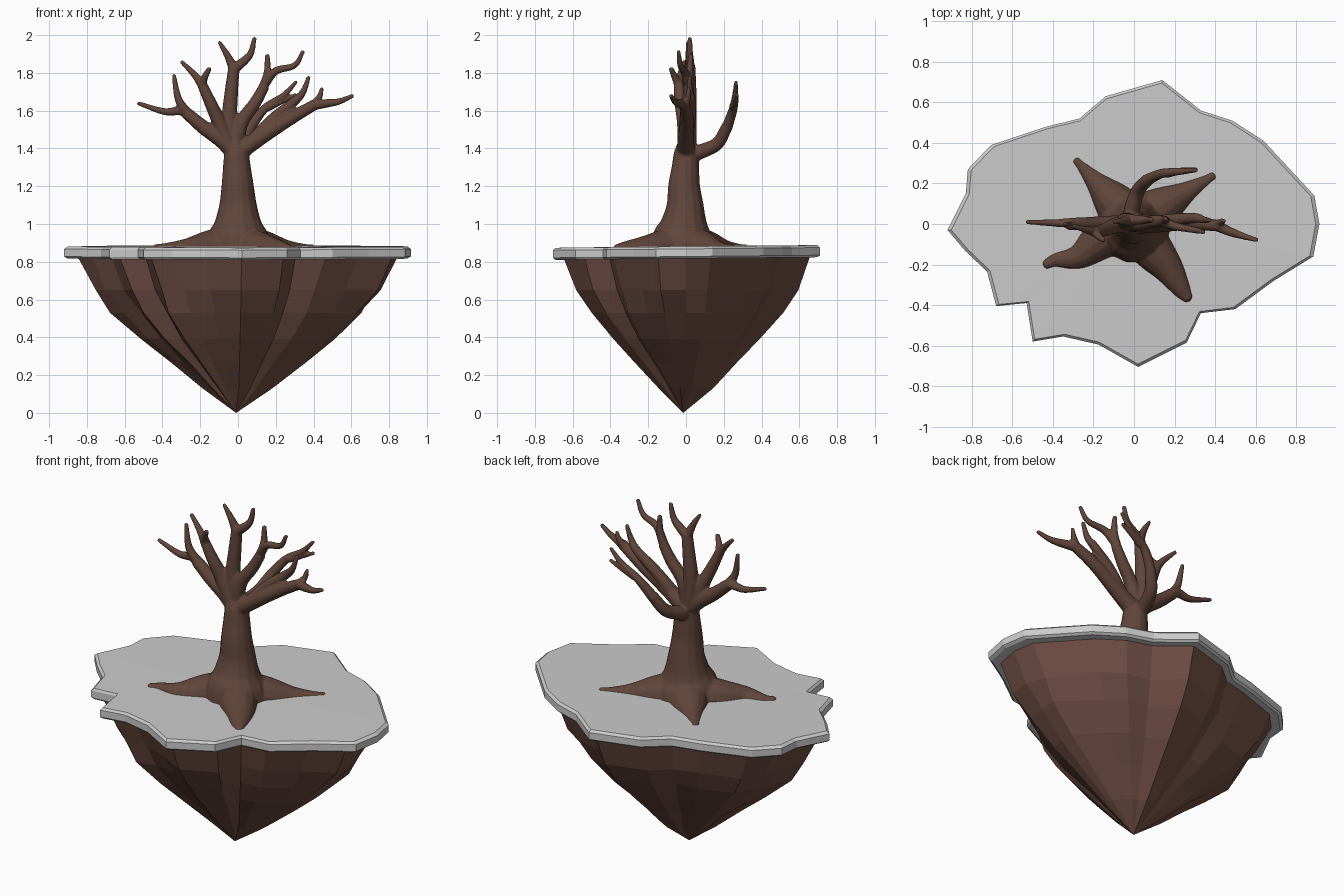
import bpy, bmesh, random
from mathutils import Vector, Quaternion
from math import cos, sin, tau

random.seed(4)

OUTLINE = [(.14, .71), (-.14, .63), (-.27, .52), (-.435, .48), (-.705, .39), (-.82, .27),
           (-.83, .15), (-.92, -.03), (-.835, -.13), (-.725, -.235), (-.68, -.405),
           (-.53, -.39), (-.50, -.58), (-.35, -.555), (-.175, -.595), (.02, -.705),
           (.26, -.585), (.33, -.44), (.50, -.42), (.69, -.28), (.885, -.16),
           (.915, 0), (.89, .14), (.64, .41), (.485, .51), (.33, .56)]


def material(name, color):
    m = bpy.data.materials.new(name)
    m.diffuse_color = (*color, 1)
    return m


def make_object(name, bm, mat=None):
    bmesh.ops.recalc_face_normals(bm, faces=bm.faces[:])
    me = bpy.data.meshes.new(name)
    bm.to_mesh(me)
    bm.free()
    ob = bpy.data.objects.new(name, me)
    bpy.context.collection.objects.link(ob)
    if mat:
        me.materials.append(mat)
    return ob


def bridge(bm, a, b):
    n = len(a)
    for i in range(n):
        bm.faces.new((a[i], a[(i + 1) % n], b[(i + 1) % n], b[i]))


def fan(bm, ring, co):
    c = bm.verts.new(co)
    for i in range(len(ring)):
        bm.faces.new((ring[i], ring[(i + 1) % len(ring)], c))


def stack(name, rings, low, high, tilt=0.0, jitter=0.0, mat=None):
    """Scaled copies of the island outline, closed by a point at each end."""
    bm = bmesh.new()
    loops = []
    for k, (s, z) in enumerate(rings):
        loop = []
        for x, y in OUTLINE:
            j = s * (1 + (random.uniform(-jitter, jitter) if k < len(rings) - 1 else 0))
            loop.append(bm.verts.new((x * j, y * j, z + tilt * y)))
        loops.append(loop)
    for a, b in zip(loops, loops[1:]):
        bridge(bm, a, b)
    fan(bm, loops[0], low)
    fan(bm, loops[-1], high)
    return make_object(name, bm, mat)


# Flat ground slab with chamfered rim
stack("ground_slab", [(.98, .817), (1, .828), (1, .868), (.98, .881)],
      (0, 0, .82), (0, 0, .884), tilt=.01)

# Faceted rock tapering to a point
stack("rock_underside", [(.2, .13), (.39, .27), (.555, .39), (.72, .53), (.825, .65), (.925, .83)],
      (-.01, -.015, 0), (0, 0, .83), jitter=.025, mat=material("rock_brown", (.16, .075, .058)))

# Tree: all limbs go into one mesh that is fused and smoothed
tree = bmesh.new()


def tube(pts, sides=14, steps=6):
    """Tapered tube through (x, y, z, radius) points."""
    p = [Vector(q) for q in pts]
    p = [2 * p[0] - p[1]] + p + [2 * p[-1] - p[-2]]
    path = []
    for i in range(1, len(p) - 2):
        a, b, c, d = p[i - 1:i + 3]
        for k in range(steps):
            t = k / steps
            path.append(.5 * (2 * b + (c - a) * t + (2 * a - 5 * b + 4 * c - d) * t * t
                              + (3 * b - a - 3 * c + d) * t ** 3))
    path.append(p[-2])
    loops, prev, rot = [], Vector((0, 0, 1)), Quaternion()
    for i, q in enumerate(path):
        tan = (path[min(i + 1, len(path) - 1)] - path[max(i - 1, 0)]).to_3d().normalized()
        rot = prev.rotation_difference(tan) @ rot
        prev = tan
        r = max(q[3], .008)
        loops.append([tree.verts.new(q.to_3d() + rot @ Vector(
            (r * cos(tau * k / sides), r * sin(tau * k / sides), 0))) for k in range(sides)])
    for a, b in zip(loops, loops[1:]):
        bridge(tree, a, b)
    fan(tree, loops[0], path[0].to_3d())
    fan(tree, loops[-1], path[-1].to_3d() + prev * path[-1][3] * .6)


def limb(r0, r1, *pts):
    n = len(pts) - 1
    tube([(*q, r0 + (r1 - r0) * i / n) for i, q in enumerate(pts)])


# Trunk
tube([(0, -.01, .84, .19), (0, -.015, .94, .165), (0, -.01, 1.01, .125), (0, -.005, 1.1, .1),
      (-.002, -.01, 1.2, .086), (-.006, -.003, 1.3, .074), (-.008, 0, 1.38, .064),
      (-.01, 0, 1.43, .045)])

# Roots
for x, y, w, bend in [(-.30, .33, .06, 0), (.41, .25, .06, 0),
                      (-.455, -.21, .066, -.03), (.28, -.385, .08, .02)]:
    tube([(0, 0, .87, .13), (x * .32, y * .32, .865, .105),
          (x * .62 - bend * .3, y * .62 + bend, .858, w), (x * .85, y * .85, .86, w * .6),
          (x * .97, y * .97, .868, .025)])

# Left boughs
limb(.05, .032, (-.01, 0, 1.37), (-.08, 0, 1.44), (-.18, 0, 1.51), (-.27, 0, 1.585))
limb(.034, .011, (-.25, 0, 1.57), (-.30, .005, 1.6), (-.39, .005, 1.595), (-.53, .01, 1.64))
limb(.03, .011, (-.26, 0, 1.575), (-.315, -.01, 1.66), (-.34, 0, 1.79))
limb(.045, .026, (-.05, 0, 1.42), (-.10, -.01, 1.54), (-.15, -.03, 1.65), (-.195, -.04, 1.75))
limb(.026, .011, (-.185, -.04, 1.73), (-.23, -.03, 1.79), (-.30, -.01, 1.86))
limb(.024, .013, (-.19, -.04, 1.74), (-.175, -.06, 1.78), (-.15, -.08, 1.825))

# Centre bough
limb(.048, .03, (-.03, .01, 1.40), (-.045, .015, 1.55), (-.035, .02, 1.7), (-.02, .02, 1.84))
limb(.028, .01, (-.022, .02, 1.82), (-.055, .015, 1.89), (-.10, .01, 1.965))
limb(.028, .012, (-.022, .02, 1.82), (.04, .02, 1.87), (.07, .02, 1.91), (.087, .02, 1.985))

# Right inner bough
limb(.042, .028, (-.01, 0, 1.42), (.02, 0, 1.54), (.09, .01, 1.64), (.14, .015, 1.73))
limb(.027, .013, (.13, .015, 1.71), (.155, .02, 1.8), (.155, .025, 1.895))
limb(.026, .011, (.14, .015, 1.74), (.20, -.01, 1.81), (.30, -.03, 1.84), (.345, -.04, 1.915))

# Right outer boughs
limb(.05, .028, (0, 0, 1.38), (.12, 0, 1.46), (.28, .005, 1.56), (.43, -.01, 1.645))
limb(.028, .011, (.40, -.005, 1.63), (.48, -.04, 1.64), (.54, -.06, 1.65), (.61, -.08, 1.68))
limb(.024, .01, (.40, -.005, 1.63), (.43, .01, 1.67), (.445, .015, 1.72))
limb(.038, .011, (.09, 0, 1.45), (.19, .02, 1.56), (.30, .03, 1.65), (.345, .02, 1.70),
     (.375, .02, 1.78))

# Rear bough
limb(.045, .03, (-.01, .0, 1.35), (-.01, .07, 1.38), (.02, .165, 1.425), (.07, .22, 1.52))
limb(.03, .01, (.06, .215, 1.505), (.14, .25, 1.61), (.24, .26, 1.68), (.31, .265, 1.755))
limb(.024, .01, (.16, .25, 1.62), (.23, .262, 1.65), (.31, .27, 1.685))

tree_ob = make_object("tree", tree, material("bark_brown", (.12, .06, .043)))
fuse = tree_ob.modifiers.new("fuse", 'REMESH')
fuse.mode = 'VOXEL'
fuse.voxel_size = .0065
fuse.use_smooth_shade = True
soften = tree_ob.modifiers.new("soften", 'SMOOTH')
soften.factor = .5
soften.iterations = 4
